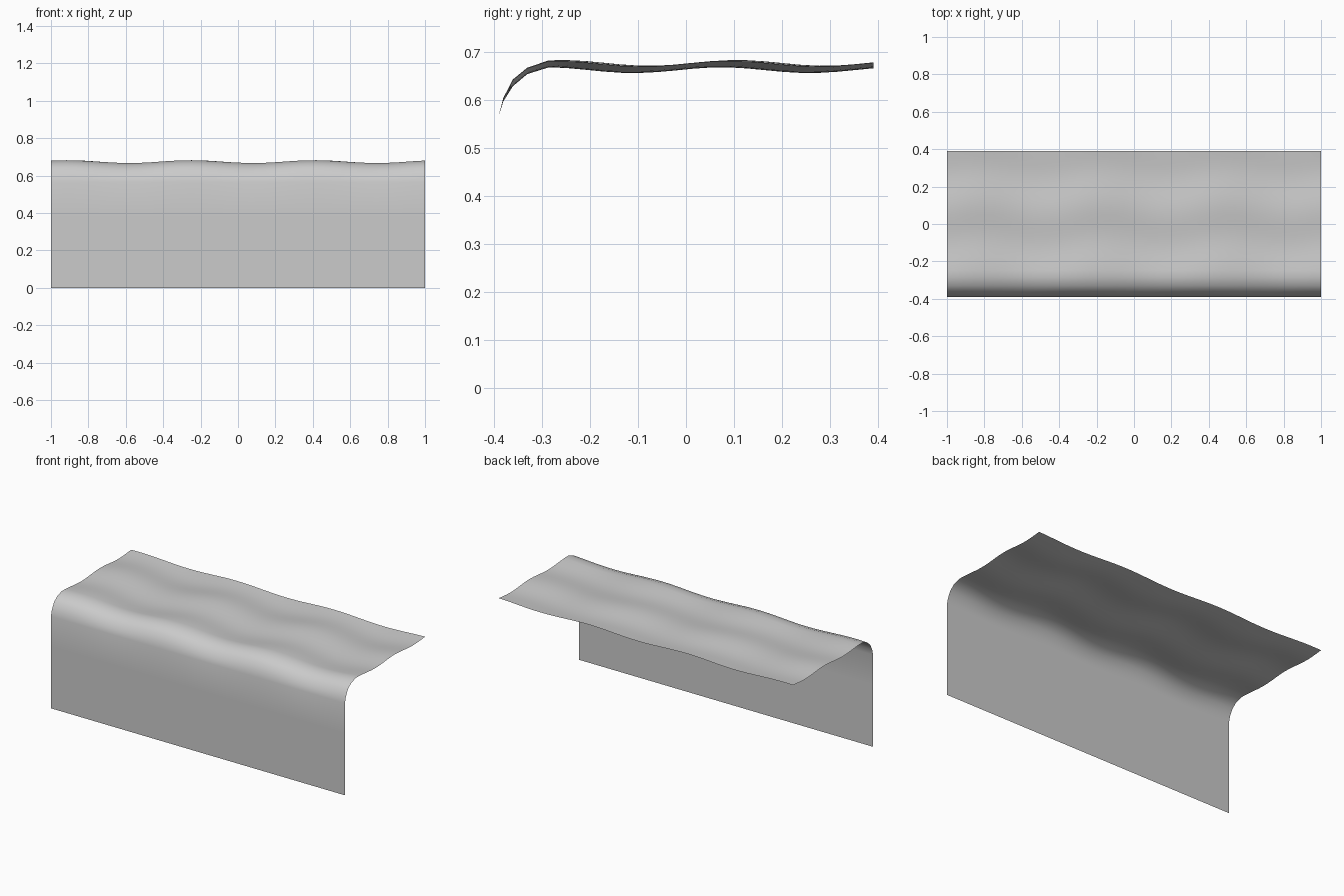
import bpy, bmesh, math

if "Cube" in bpy.data.objects:
    bpy.data.objects.remove(bpy.data.objects["Cube"])

LENGTH, COLS = 2.0, 48
# Side profile (y, z): straight front drop, rounded fold, flat top
profile = [(-0.39, 0.0), (-0.39, 0.19), (-0.39, 0.38), (-0.39, 0.565),
           (-0.38, 0.60), (-0.36, 0.635), (-0.33, 0.658), (-0.285, 0.669)]
profile += [(-0.285 + 0.675 * i / 18, 0.669) for i in range(1, 19)]


def ripple(x, y, z):
    """Gentle waves that fade out down the fold."""
    fade = min(1.0, max(0.0, (z - 0.565) / 0.07))
    along = 0.0075 * math.cos(9.5 * (x + 0.25))
    across = 0.006 * math.cos(17.2 * (y - 0.09) + 0.4 * math.sin(9.5 * x))
    return fade * (along + across * min(1.0, max(0.0, (y + 0.39) / 0.1)))


# Draped sheet
bm = bmesh.new()
rows = []
for y, z in profile:
    xs = [-LENGTH / 2 + LENGTH * i / COLS for i in range(COLS + 1)]
    rows.append([bm.verts.new((x, y, z + ripple(x, y, z))) for x in xs])
for low, high in zip(rows, rows[1:]):
    for i in range(COLS):
        bm.faces.new((low[i], low[i + 1], high[i + 1], high[i]))
for f in bm.faces:
    f.smooth = True

mesh = bpy.data.meshes.new("draped_sheet")
bm.to_mesh(mesh)
bm.free()
sheet = bpy.data.objects.new("draped_sheet", mesh)
bpy.context.collection.objects.link(sheet)
